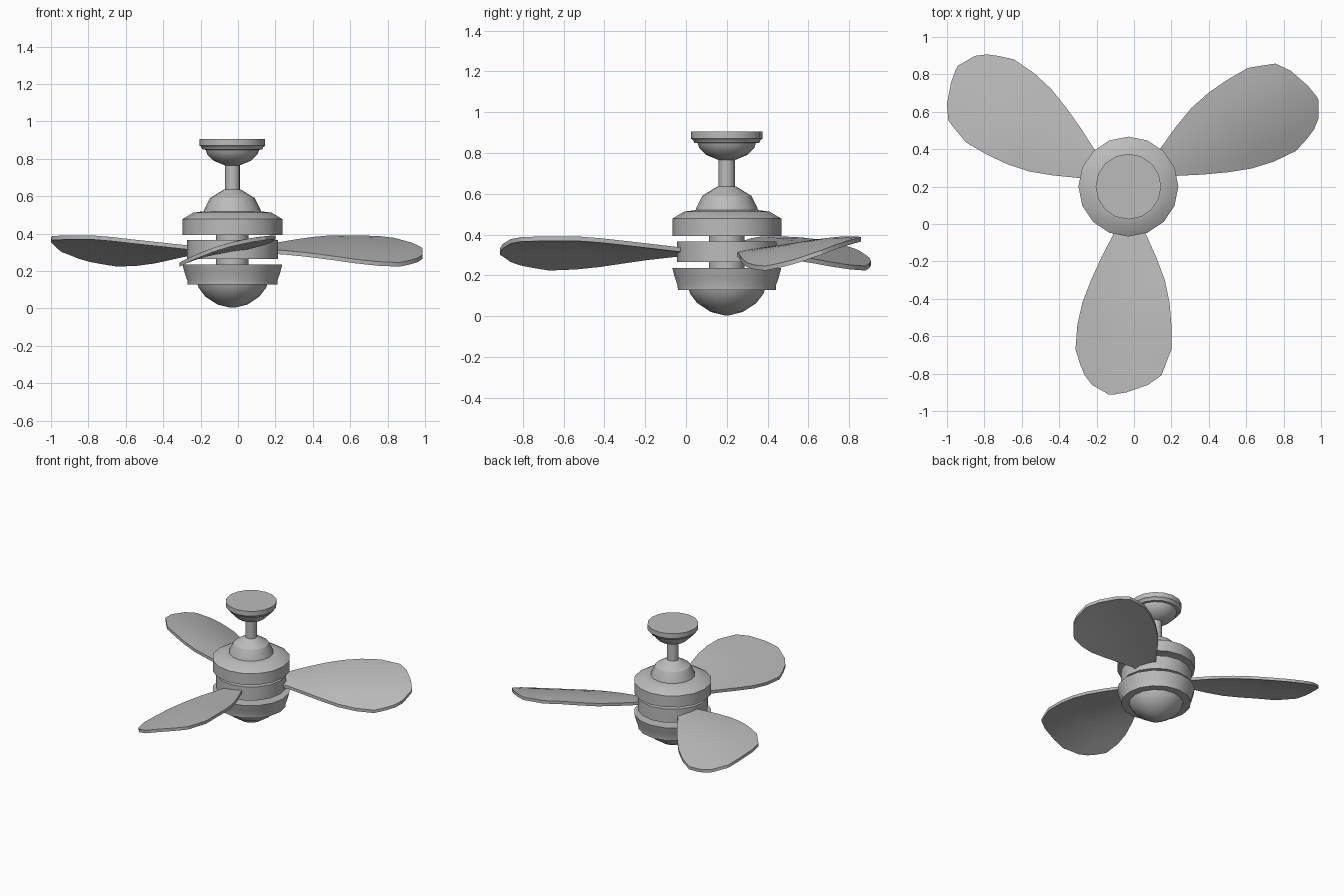
import bpy, bmesh
from math import sin, cos, pi, radians

cube = bpy.data.objects.get("Cube")
if cube:
    bpy.data.objects.remove(cube, do_unlink=True)

CENTRE = (-0.03, 0.2, 0)
SIDES = 16

grey = bpy.data.materials.new("light_grey")
grey.use_nodes = True
colour = (0.5, 0.5, 0.5, 1)
grey.diffuse_color = colour
grey.node_tree.nodes["Principled BSDF"].inputs["Base Color"].default_value = colour


def finish(name, bm, turn=0):
    bmesh.ops.recalc_face_normals(bm, faces=bm.faces)
    mesh = bpy.data.meshes.new(name)
    bm.to_mesh(mesh)
    bm.free()
    mesh.materials.append(grey)
    obj = bpy.data.objects.new(name, mesh)
    bpy.context.collection.objects.link(obj)
    obj.location = CENTRE
    obj.rotation_euler.z = turn
    bpy.ops.object.select_all(action="DESELECT")
    obj.select_set(True)
    bpy.context.view_layer.objects.active = obj
    bpy.ops.object.shade_smooth_by_angle(angle=radians(30))
    return obj


def lathe(name, profile):
    """Closed turned solid from (radius, height) points, capped at both ends."""
    bm = bmesh.new()
    rings = [[bm.verts.new((r * cos(2 * pi * i / SIDES), r * sin(2 * pi * i / SIDES), z))
              for i in range(SIDES)] for r, z in profile]
    for a, b in zip(rings, rings[1:]):
        for i in range(SIDES):
            j = (i + 1) % SIDES
            bm.faces.new((a[i], a[j], b[j], b[i]))
    bm.faces.new(rings[0])
    bm.faces.new(rings[-1])
    return finish(name, bm)


# Ceiling mount and rod
lathe("ceiling_canopy", [(0.04, 0.765), (0.1, 0.79), (0.135, 0.825), (0.143, 0.848),
                         (0.16, 0.85), (0.165, 0.862), (0.175, 0.87), (0.175, 0.906)])
lathe("down_rod", [(0.04, 0.62), (0.04, 0.78)])

# Motor housing, hub and lower bowl
lathe("housing_dome", [(0.155, 0.51), (0.15, 0.53), (0.12, 0.59), (0.045, 0.636)])
lathe("upper_housing", [(0.267, 0.392), (0.267, 0.478), (0.21, 0.512), (0.15, 0.52)])
lathe("motor_column", [(0.087, 0.2), (0.087, 0.42)])
lathe("blade_hub", [(0.243, 0.264), (0.243, 0.366)])
lathe("lower_housing", [(0.24, 0.128), (0.241, 0.15), (0.255, 0.19), (0.267, 0.236)])
lathe("bottom_bowl", [(0.012, 0.004), (0.08, 0.021), (0.145, 0.064), (0.18, 0.11), (0.19, 0.14)])

# Blade outline: distance out, left edge, right edge
OUTLINE = [(0.2, -0.06, 0.07), (0.26, -0.083, 0.096), (0.38, -0.145, 0.15),
           (0.5, -0.2, 0.195), (0.62, -0.246, 0.22), (0.74, -0.273, 0.23),
           (0.87, -0.283, 0.23), (0.95, -0.258, 0.2), (1.01, -0.233, 0.176),
           (1.06, -0.195, 0.105), (1.1, -0.125, -0.01), (1.112, -0.107, -0.08)]
COLUMNS = 6
THICK = 0.022


def blade_top(u, v):
    """Height of the arched, pitched upper surface."""
    grow = min(1, (v - 0.2) / 0.5)
    return 0.325 + 0.03 * grow + (0.16 + 0.1 * grow) * u - 0.45 * u * u


def blade(name, turn):
    bm = bmesh.new()
    rows = []
    for v, left, right in OUTLINE:
        us = [left + (right - left) * i / COLUMNS for i in range(COLUMNS + 1)]
        rows.append([bm.verts.new((u, -v, blade_top(u, v))) for u in us])
    for a, b in zip(rows, rows[1:]):
        for i in range(COLUMNS):
            bm.faces.new((a[i], b[i], b[i + 1], a[i + 1]))
    # Drop a copy for the underside and close the rim
    rim = [e for e in bm.edges if e.is_boundary]
    copy = bmesh.ops.duplicate(bm, geom=bm.verts[:] + bm.edges[:] + bm.faces[:])
    bmesh.ops.translate(bm, vec=(0, 0, -THICK),
                        verts=[g for g in copy["geom"] if isinstance(g, bmesh.types.BMVert)])
    bmesh.ops.bridge_loops(bm, edges=rim + [copy["edge_map"][e] for e in rim])
    finish(name, bm, turn)


for i, name in enumerate(("front_blade", "left_blade", "right_blade")):
    blade(name, i * 2 * pi / 3)
